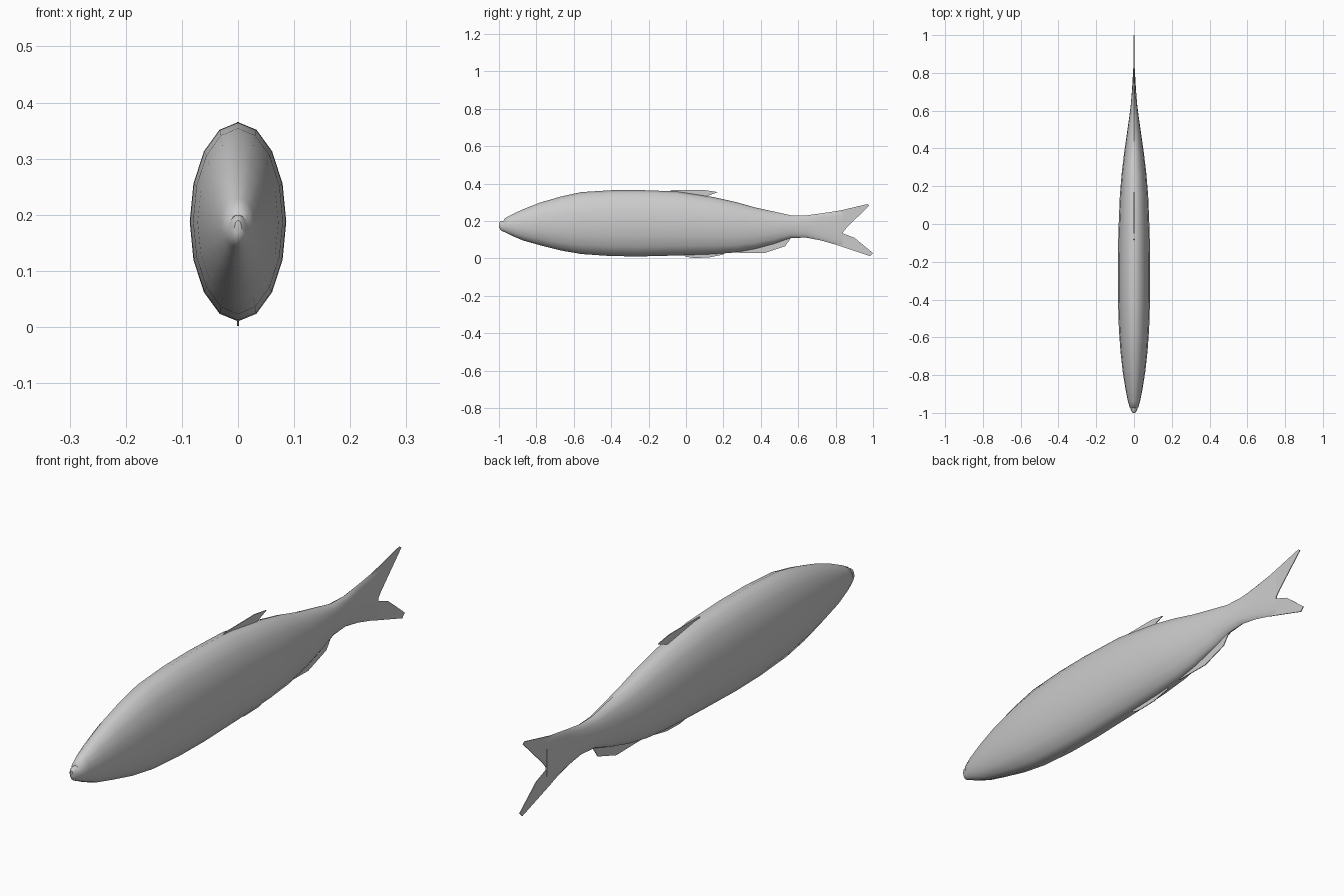
import bpy
import bmesh
from math import sin, cos, pi

SIDES = 16
FIN_THICKNESS = 0.003

default_cube = bpy.data.objects.get("Cube")
if default_cube:
    bpy.data.objects.remove(default_cube, do_unlink=True)

# One plain grey for the whole fish
grey = bpy.data.materials.new("fish grey")
grey.use_nodes = True
colour = (0.6, 0.6, 0.6, 1)
grey.diffuse_color = colour
grey.node_tree.nodes["Principled BSDF"].inputs["Base Color"].default_value = colour


def finish(name, bm):
    """Turn a bmesh into a smooth shaded object with the grey material."""
    bmesh.ops.recalc_face_normals(bm, faces=bm.faces)
    mesh = bpy.data.meshes.new(name)
    bm.to_mesh(mesh)
    bm.free()
    mesh.materials.append(grey)
    part = bpy.data.objects.new(name, mesh)
    bpy.context.collection.objects.link(part)
    bpy.ops.object.select_all(action="DESELECT")
    part.select_set(True)
    bpy.context.view_layer.objects.active = part
    bpy.ops.object.shade_smooth_by_angle(angle=pi / 4)
    return part


def loft(name, stations):
    """Skin elliptical rings given as (y, bottom, top, half width)."""
    bm = bmesh.new()
    rings = []
    for y, bottom, top, width in stations:
        middle, height = (top + bottom) / 2, (top - bottom) / 2
        angles = [2 * pi * i / SIDES for i in range(SIDES)]
        rings.append([bm.verts.new((width * sin(a), y, middle + height * cos(a)))
                      for a in angles])
    for ring, following in zip(rings, rings[1:]):
        for i in range(SIDES):
            j = (i + 1) % SIDES
            bm.faces.new((ring[i], ring[j], following[j], following[i]))
    bm.faces.new(rings[0])
    bm.faces.new(rings[-1])
    return finish(name, bm)


def fin(name, outline):
    """Thin upright plate on the centre line from a (y, z) outline."""
    bm = bmesh.new()
    half = FIN_THICKNESS / 2
    face = bm.faces.new([bm.verts.new((-half, y, z)) for y, z in outline])
    extruded = bmesh.ops.extrude_face_region(bm, geom=[face])
    moved = [v for v in extruded["geom"] if isinstance(v, bmesh.types.BMVert)]
    bmesh.ops.translate(bm, verts=moved, vec=(FIN_THICKNESS, 0, 0))
    return finish(name, bm)


# Body with a protruding lower jaw, flattening into the tail root
loft("body", [
    (-1.0, .165, .19, .006),
    (-.99, .15, .2, .015),
    (-.975, .142, .2, .02),
    (-.97, .14, .213, .023),
    (-.94, .125, .23, .032),
    (-.87, .095, .263, .046),
    (-.78, .07, .298, .06),
    (-.67, .042, .33, .072),
    (-.56, .023, .354, .08),
    (-.4, .012, .364, .085),
    (-.25, .01, .365, .086),
    (-.05, .015, .358, .083),
    (.15, .022, .327, .075),
    (.27, .032, .3, .065),
    (.37, .05, .272, .053),
    (.47, .077, .25, .039),
    (.56, .108, .23, .026),
    (.64, .111, .229, .016),
    (.72, .096, .24, .01),
    (.84, .062, .258, .003),
])

# Forked tail
fin("tail_upper_lobe", [
    (.8, .25), (.97, .29), (.98, .283), (.86, .165), (.835, .135), (.8, .15)])
fin("tail_lower_lobe", [
    (.8, .15), (.835, .135), (.9, .11), (1.0, .028), (.985, .012), (.8, .073)])

# Fins along the back and belly
fin("dorsal_fin", [
    (-.09, .35), (-.08, .364), (.1, .365), (.17, .354), (.118, .334), (.1, .32)])
fin("pelvic_fin", [
    (-.03, .03), (0, .008), (.04, .002), (.12, .004), (.2, .02), (.2, .04)])
fin("anal_fin", [
    (.24, .045), (.27, .03), (.42, .028), (.53, .065), (.56, .107), (.47, .1)])
